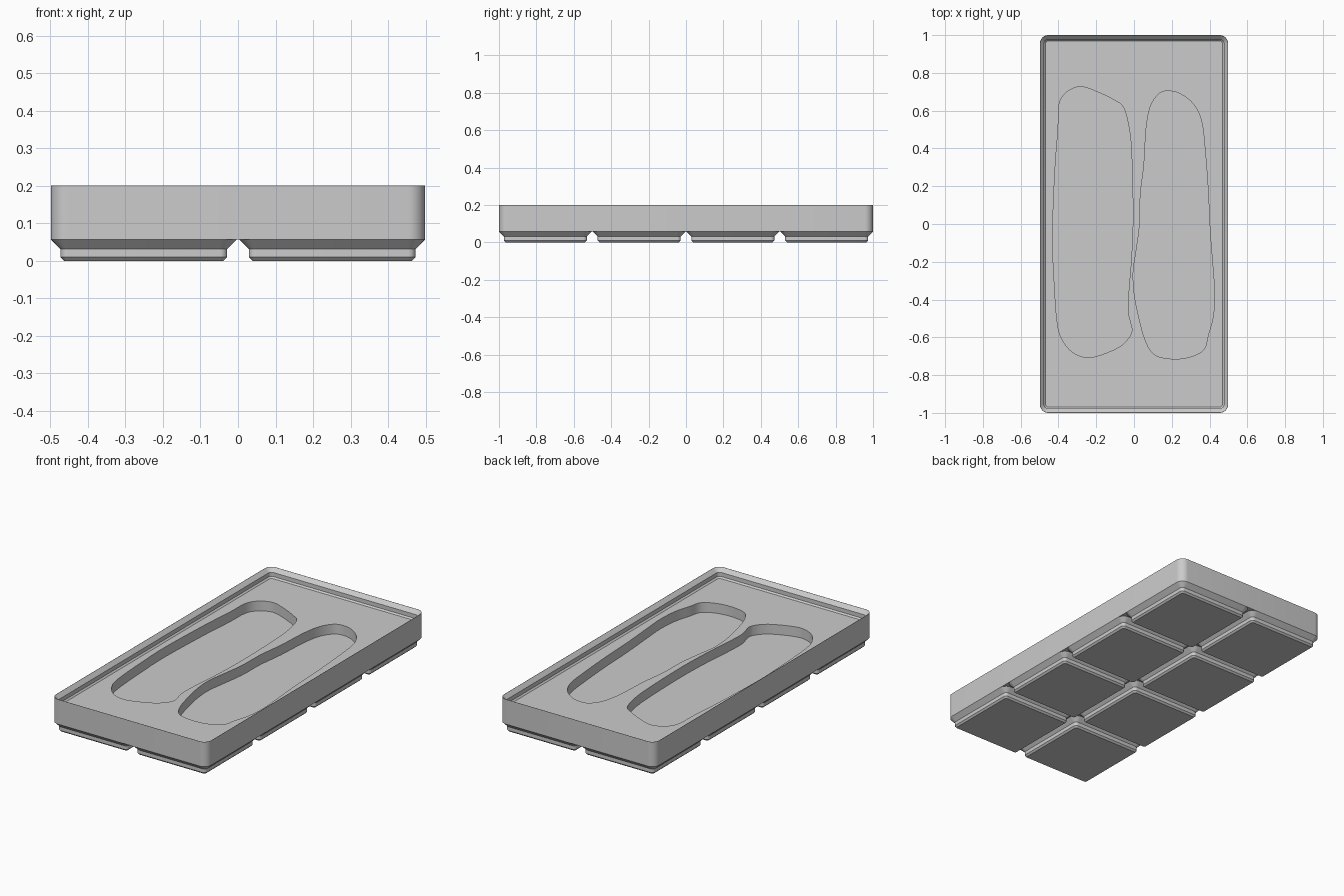
import bpy, bmesh, math
from mathutils import Vector

if "Cube" in bpy.data.objects:
    bpy.data.objects.remove(bpy.data.objects["Cube"])

MM = 2 / 167.5          # one millimetre in scene units
W, L = 83.5, 167.5      # tray footprint (mm)
TOP, BASE, FLOOR, POCKET = 0.2, 4.75 * MM, 0.147, 0.09

grey = bpy.data.materials.new("light_grey")
grey.diffuse_color = (0.6, 0.6, 0.6, 1)
grey.use_nodes = True
grey.node_tree.nodes["Principled BSDF"].inputs["Base Color"].default_value = grey.diffuse_color


def rounded_rect(w, l, r, z, n=8):
    """Loop of a rounded rectangle, sizes in mm, z in units."""
    pts = []
    for q, (sx, sy) in enumerate([(1, 1), (-1, 1), (-1, -1), (1, -1)]):
        for i in range(n + 1):
            a = math.pi / 2 * (q + i / n)
            pts.append(((sx * (w / 2 - r) + r * math.cos(a)) * MM,
                        (sy * (l / 2 - r) + r * math.sin(a)) * MM, z))
    return pts


def loft(name, loops):
    """Skin matching loops and cap both ends."""
    bm = bmesh.new()
    rings = [[bm.verts.new(p) for p in lp] for lp in loops]
    for a, b in zip(rings, rings[1:]):
        for i in range(len(a)):
            j = (i + 1) % len(a)
            bm.faces.new((a[i], a[j], b[j], b[i]))
    bm.faces.new(rings[0][::-1])
    bm.faces.new(rings[-1])
    bmesh.ops.recalc_face_normals(bm, faces=bm.faces)
    me = bpy.data.meshes.new(name)
    bm.to_mesh(me)
    bm.free()
    me.materials.append(grey)
    ob = bpy.data.objects.new(name, me)
    bpy.context.collection.objects.link(ob)
    return ob


def activate(ob):
    bpy.ops.object.select_all(action='DESELECT')
    ob.select_set(True)
    bpy.context.view_layer.objects.active = ob


def smooth_closed(pts, steps=4):
    """Closed Catmull-Rom curve through 2D points."""
    out, n = [], len(pts)
    for i in range(n):
        p0, p1, p2, p3 = (Vector(pts[(i + k - 1) % n]) for k in range(4))
        for s in range(steps):
            t = s / steps
            out.append(0.5 * (2 * p1 + (p2 - p0) * t
                              + (2 * p0 - 5 * p1 + 4 * p2 - p3) * t * t
                              + (3 * p1 - p0 - 3 * p2 + p3) * t ** 3))
    return out


# Tray body: straight outer wall, stepped stacking lip inside, flat floor
def inset(d, z):
    return rounded_rect(W - 2 * d, L - 2 * d, 3.75 - d, z)


tray = loft("tray_body", [
    inset(0, BASE), inset(0, TOP), inset(0.1, TOP),
    inset(1.9, TOP - 1.8 * MM), inset(1.9, FLOOR + 0.7 * MM), inset(2.6, FLOOR)])

# Two long hollows sunk in the floor
left_outline = [
    (-.285, .727), (-.196, .70), (-.10, .653), (-.053, .611), (-.021, .474),
    (-.010, .288), (-.006, .02), (-.014, -.18), (-.027, -.34), (-.032, -.46),
    (-.021, -.515), (-.012, -.57), (-.048, -.627), (-.116, -.67), (-.235, -.707),
    (-.323, -.68), (-.381, -.61), (-.407, -.515), (-.423, -.29), (-.431, -.055),
    (-.418, .288), (-.402, .50), (-.397, .63), (-.36, .695)]
right_outline = [
    (.175, .704), (.243, .69), (.317, .632), (.358, .542), (.376, .394),
    (.392, .183), (.402, -.03), (.418, -.24), (.427, -.373), (.418, -.495),
    (.392, -.59), (.37, -.664), (.296, -.704), (.20, -.714), (.106, -.69),
    (.058, -.61), (.026, -.495), (.002, -.373), (-.004, -.257), (.011, -.146),
    (.030, -.003), (.034, .156), (.053, .315), (.064, .50), (.085, .616),
    (.127, .685)]
for side, outline in (("left", left_outline), ("right", right_outline)):
    curve = smooth_closed(outline)
    cutter = loft(side + "_hollow_cutter",
                  [[(p.x, p.y, z) for p in curve] for z in (POCKET, TOP + 0.1)])
    cutter.hide_render = True
    activate(tray)
    mod = tray.modifiers.new("hollow", 'BOOLEAN')
    mod.operation, mod.solver, mod.object = 'DIFFERENCE', 'EXACT', cutter
    bpy.ops.object.modifier_apply(modifier=mod.name)
    bpy.data.objects.remove(cutter)

activate(tray)
bpy.ops.object.shade_smooth_by_angle(angle=math.radians(30))

# Eight stepped feet in a two by four grid
for ix in range(2):
    for iy in range(4):
        foot = loft(f"foot_{ix + 1}_{iy + 1}", [
            rounded_rect(s, s, r, z * MM)
            for s, r, z in ((35.6, 0.8, 0), (37.2, 1.6, 0.8),
                            (37.2, 1.6, 2.6), (41.5, 3.75, 4.75))])
        foot.location = ((ix - 0.5) * 42 * MM, (iy - 1.5) * 42 * MM, 0)
        activate(foot)
        bpy.ops.object.shade_smooth_by_angle(angle=math.radians(30))
